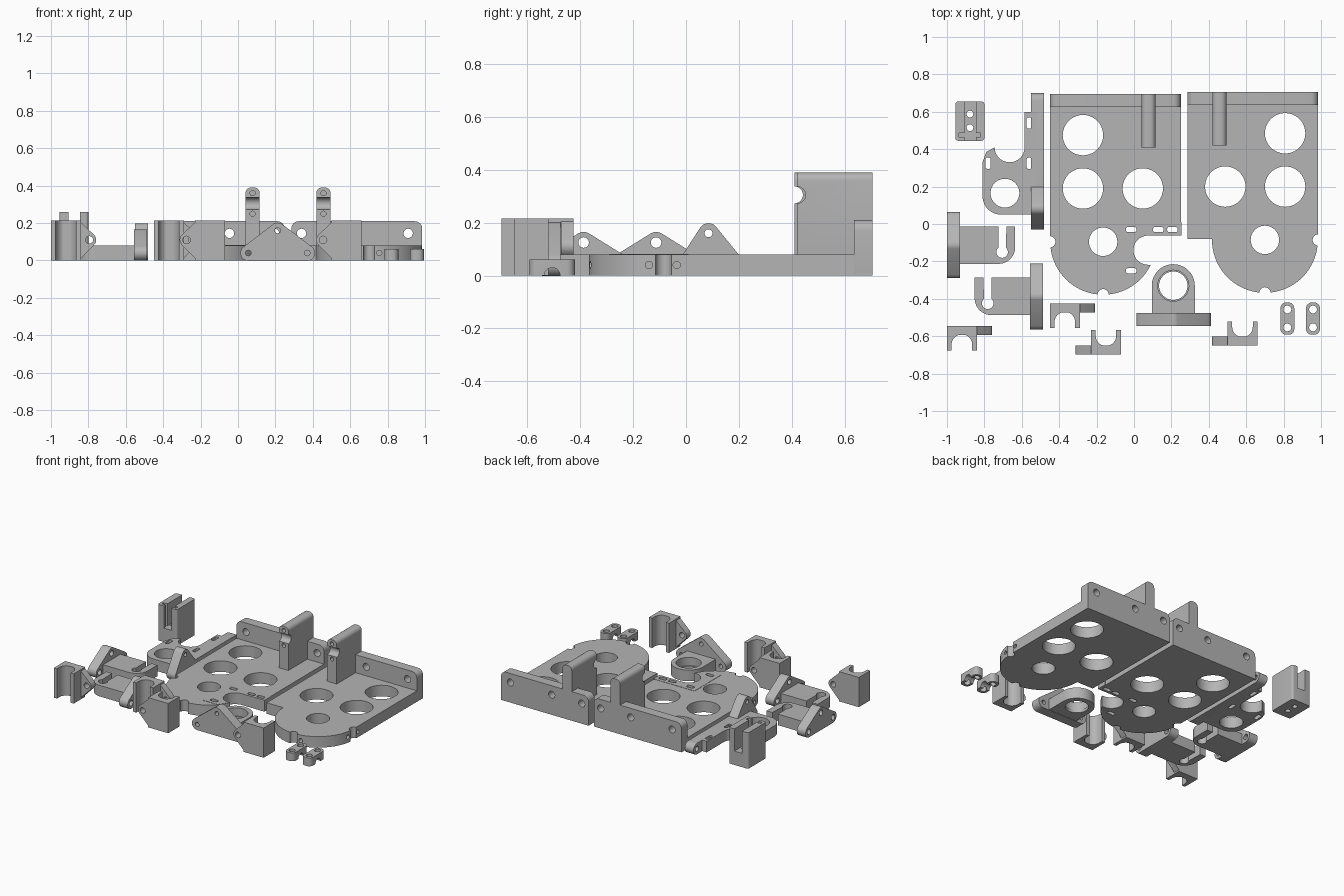
import bpy, bmesh
from math import pi, sin, cos
from mathutils import Vector
from mathutils.geometry import convex_hull_2d

if "Cube" in bpy.data.objects:
    bpy.data.objects.remove(bpy.data.objects["Cube"])

grey = bpy.data.materials.new("plain grey")
grey.use_nodes = True
grey.diffuse_color = (0.46, 0.46, 0.46, 1)
grey.node_tree.nodes["Principled BSDF"].inputs["Base Color"].default_value = grey.diffuse_color
scene = bpy.context.scene
built = []


# ---------- 2D outlines ----------
def arc(x, y, r, a0=0, a1=360, n=20):
    return [(x + r * cos((a0 + (a1 - a0) * i / n) * pi / 180),
             y + r * sin((a0 + (a1 - a0) * i / n) * pi / 180)) for i in range(n + 1)]


def circle(x, y, r, n=40):
    return arc(x, y, r, n=n)[:-1]


def hull(circles):
    pts = [Vector(p) for c in circles for p in circle(*c, n=24)]
    return [tuple(pts[i]) for i in convex_hull_2d(pts)]


def rect(x0, x1, y0, y1):
    return [(x0, y0), (x1, y0), (x1, y1), (x0, y1)]


def rounded(x0, x1, y0, y1, r):
    return hull([(x, y, r) for x in (x0 + r, x1 - r) for y in (y0 + r, y1 - r)])


def slot(x, y, w, h):
    return rounded(x - w / 2, x + w / 2, y - h / 2, y + h / 2, 0.01)


# ---------- solids ----------
def evaluated_mesh(obj):
    bpy.context.view_layer.update()
    return bpy.data.meshes.new_from_object(obj.evaluated_get(bpy.context.evaluated_depsgraph_get()))


def prism(name, axis, lo, hi, outline, holes=(), keep=True):
    """Filled outline with holes, extruded from lo to hi along an axis."""
    curve = bpy.data.curves.new(name, 'CURVE')
    curve.dimensions, curve.fill_mode, curve.extrude = '2D', 'BOTH', (hi - lo) / 2
    for loop in [outline, *holes]:
        s = curve.splines.new('POLY')
        s.points.add(len(loop) - 1)
        s.use_cyclic_u = True
        for p, (x, y) in zip(s.points, loop):
            p.co = (x, y, 0, 1)
    temp = bpy.data.objects.new(name, curve)
    scene.collection.objects.link(temp)
    mesh = evaluated_mesh(temp)
    bpy.data.objects.remove(temp)
    mid = (lo + hi) / 2
    for v in mesh.vertices:
        a, b, c = v.co
        c += mid
        v.co = {'z': (a, b, c), 'y': (a, c, b), 'x': (c, a, b)}[axis]
    bm = bmesh.new()
    bm.from_mesh(mesh)
    bmesh.ops.remove_doubles(bm, verts=bm.verts, dist=1e-5)
    bmesh.ops.recalc_face_normals(bm, faces=bm.faces)
    bm.to_mesh(mesh)
    bm.free()
    mesh.materials.clear()
    mesh.materials.append(grey)
    obj = bpy.data.objects.new(name, mesh)
    scene.collection.objects.link(obj)
    if keep:
        built.append(obj)
    return obj


def cut(obj, axis, lo, hi, outline):
    cutter = prism("cutter", axis, lo, hi, outline, keep=False)
    cutter.hide_render = True
    mod = obj.modifiers.new("cut", 'BOOLEAN')
    mod.operation, mod.solver, mod.object = 'DIFFERENCE', 'EXACT', cutter
    mesh = evaluated_mesh(obj)
    obj.modifiers.clear()
    obj.data = mesh
    bpy.data.objects.remove(cutter)


T = 0.08   # plate thickness

# ---------- two mirrored base plates with back wall and post ----------
brace_slots = [slot(x, y, 0.055, 0.028) for x, y in
               ((0.13, -0.03), (0.205, -0.03), (-0.015, -0.03), (-0.015, -0.25))]


def base_plate(side, cx, cy, s, extra):
    def at(pts):
        return [(cx + s * x, cy + y) for x, y in pts]
    outline = [(0.285, 0.79), (-0.415, 0.79), (-0.415, 0.005), (-0.283, 0.005)]
    outline += arc(0, 0, 0.283, 180, 360, 48)
    holes = [circle(x, y, r) for x, y, r in
             ((0.108, 0.57, 0.108), (0.108, 0.285, 0.108), (-0.212, 0.285, 0.108), (0, 0, 0.076))]
    plate = prism(side + "_base_plate", 'z', 0, T, at(outline), [at(h) for h in holes] + extra)
    for x, y in ((0.285, 0), (0, -0.283)):
        cut(plate, 'z', -0.1, 0.2, at(circle(x, y, 0.03, 24)))
    # small screw holes in the round rim
    for y in (-0.055, 0.05):
        rim = sorted((cx + s * 0.24, cx + s * 0.32))
        cut(plate, 'x', *rim, circle(cy + y, 0.04, 0.014, 12))
    cut(plate, 'y', cy - 0.32, cy - 0.22, circle(cx + s * 0.055, 0.04, 0.014, 12))
    # back wall
    x0, x1 = sorted((cx - s * 0.415, cx + s * 0.285))
    prism(side + "_back_wall", 'y', cy + 0.72, cy + 0.79,
          hull([(x0 + 0.04, 0.17, 0.04), (x1 - 0.04, 0.17, 0.04),
                (x0 + 0.01, 0.01, 0.01), (x1 - 0.01, 0.01, 0.01)]),
          [circle(cx + s * x, 0.145, 0.025, 20) for x in (0.21, -0.12, -0.36)])
    # upright post with hinge notch
    px = cx - s * 0.243
    post = prism(side + "_post", 'y', cy + 0.505, cy + 0.79,
                 hull([(px - 0.008, 0.36, 0.03), (px + 0.008, 0.36, 0.03),
                       (px - 0.036, 0.05, 0.002), (px + 0.036, 0.05, 0.002)]))
    cut(post, 'x', px - 0.1, px + 0.1, circle(cy + 0.505, 0.305, 0.032, 24))
    for z in (0.25, 0.36):
        cut(post, 'y', cy + 0.45, cy + 0.6, circle(px, z, 0.014, 12))
    return plate


base_plate("left", 0.70, -0.085, 1, [])
plate = base_plate("right", -0.165, -0.095, -1, brace_slots)
bite = arc(0.075, -0.14, 0.078, 90, 270)
cut(plate, 'z', -0.1, 0.2, bite + [(0.4, -0.218), (0.4, -0.062)])
prism("plate_brace", 'z', 0, T + 0.002,
      [(-0.075, 0.01), (0.255, 0.01), (0.255, -0.062)] + bite
      + [(0.085, -0.222), (0.04, -0.29), (-0.075, -0.29)], brace_slots)

# ---------- slotted bracket with pivot arm ----------
prism("slotted_bracket", 'z', 0, T,
      [(-0.5, 0.05), (-0.5, 0.2), (-0.52, 0.2), (-0.52, 0.6), (-0.585, 0.6)]
      + arc(-0.665, 0.41, 0.08, 0, -180)
      + [(-0.79, 0.385), (-0.81, 0.33)] + arc(-0.71, 0.15, 0.1, 180, 270),
      [circle(-0.69, 0.165, 0.077)]
      + [slot(x, y, 0.028, 0.06) for x, y in ((-0.56, 0.54), (-0.56, 0.325), (-0.78, 0.325))])
prism("pivot_arm", 'x', -0.55, -0.48, hull([(0.1, 0.04, 0.04), (0.66, 0.04, 0.04)]),
      [circle(0.66, 0.04, 0.018, 16)])
prism("pivot_arm_ear", 'x', -0.55, -0.48,
      hull([(0.085, 0.16, 0.038), (0.01, 0.04, 0.04), (0.18, 0.04, 0.04)]),
      [circle(0.085, 0.16, 0.015, 16)])


# ---------- keyhole brackets with triangular ears ----------
def keyhole_bracket(name, wall_x, s, cy):
    def at(pts):
        return [(wall_x + s * x, cy + y) for x, y in pts]
    key = [(0.275, 0.1)] + arc(0.295, -0.037, 0.031, 130, 410) + [(0.318, 0.1)]
    prism(name, 'z', 0, T, at([(0.05, -0.1), (0.05, 0.1)] + key + [(0.365, 0.1)]
                             + arc(0.275, -0.01, 0.09, 0, -90)))
    x0, x1 = sorted((wall_x, wall_x + s * 0.07))
    spots = [(cy - 0.137, 0.04), (cy + 0.137, 0.04), (cy, 0.125)]
    prism(name + "_ear", 'x', x0, x1, hull([(y, z, 0.04) for y, z in spots]),
          [circle(y, z, 0.02, 20) for y, z in spots])


keyhole_bracket("rear_keyhole_bracket", -1.0, 1, -0.113)
keyhole_bracket("front_keyhole_bracket", -0.487, -1, -0.387)

# ---------- ring mount with triangular foot ----------
ring = prism("ring_mount", 'z', 0, T,
             arc(0.21, -0.33, 0.115, 0, 180, 30) + [(0.095, -0.5), (0.325, -0.5)],
             [circle(0.21, -0.33, 0.076)])
cut(ring, 'z', 0.02, 0.2, circle(0.21, -0.33, 0.083))
spots = [(0.055, 0.04), (0.37, 0.04), (0.212, 0.16)]
prism("ring_mount_foot", 'y', -0.545, -0.475, hull([(x, z, 0.042) for x, z in spots]),
      [circle(x, z, 0.015, 16) for x, z in spots])


# ---------- four cradle holders ----------
def holder(name, cx, yb, s):
    def at(pts):
        return [(cx + s * u, yb - s * v) for u, v in pts]
    prism(name + "_cradle", 'z', 0, 0.215,
          at([(-0.08, 0), (-0.08, 0.13), (-0.055, 0.13)] + arc(0, 0.1, 0.055, 180, 360)
             + [(0.055, 0.13), (0.08, 0.13), (0.08, 0)]))
    y0, y1 = sorted((yb, yb - s * 0.048))
    corners = [(cx + s * u, z, 0.02) for u in (-0.06, 0.06) for z in (0.02, 0.195)]
    prism(name + "_flange", 'y', y0, y1, hull(corners + [(cx + s * 0.125, 0.11, 0.037)]),
          [circle(cx + s * 0.125, 0.11, 0.02, 20)])


holder("outer_right_holder", -0.92, -0.545, 1)
holder("rear_middle_holder", -0.37, -0.425, 1)
holder("front_middle_holder", -0.15, -0.697, -1)
holder("left_holder", 0.58, -0.65, -1)

# ---------- slotted tower ----------
tower = prism("slotted_tower", 'z', 0, 0.26, rounded(-0.955, -0.80, 0.445, 0.655, 0.015),
              [circle(-0.877, y, 0.018, 20) for y in (0.515, 0.588)])
cut(tower, 'y', 0.4, 0.7, rect(-0.905, -0.845, 0.1, 0.3))
cut(tower, 'z', 0.1, 0.3, rect(-0.935, -0.82, 0.465, 0.487))

# ---------- two small clips ----------
for name, x in (("inner_clip", 0.82), ("outer_clip", 0.957)):
    clip = prism(name, 'z', 0, 0.06, rounded(x - 0.037, x + 0.037, -0.592, -0.42, 0.03),
                 [circle(x, y, 0.021, 20) for y in (-0.457, -0.553)])
    cut(clip, 'x', x - 0.1, x + 0.1, circle(-0.506, 0, 0.03, 24))

# ---------- shading ----------
bpy.ops.object.select_all(action='DESELECT')
for obj in built:
    obj.select_set(True)
bpy.context.view_layer.objects.active = built[0]
bpy.ops.object.shade_smooth_by_angle(angle=0.5)
